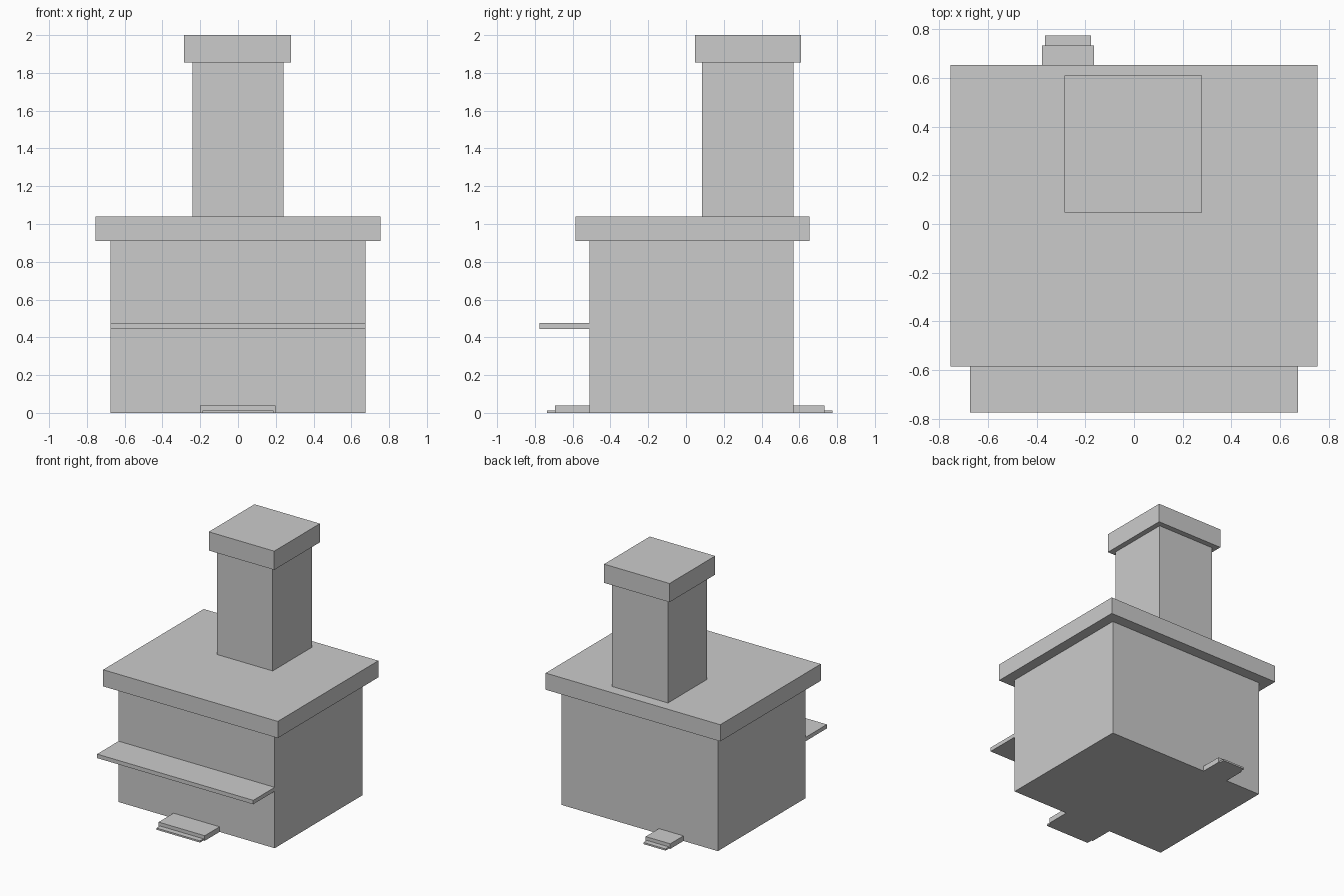
import bpy

cube = bpy.data.objects.get("Cube")
if cube:
    bpy.data.objects.remove(cube, do_unlink=True)

grey = bpy.data.materials.new("plain_grey")
grey.use_nodes = True
colour = (0.6, 0.6, 0.6, 1)
grey.diffuse_color = colour
grey.node_tree.nodes["Principled BSDF"].inputs["Base Color"].default_value = colour


def box(name, x, y, z):
    """Flat-faced block spanning the given (low, high) ranges."""
    spans = (x, y, z)
    bpy.ops.mesh.primitive_cube_add(size=1)
    ob = bpy.context.object
    ob.name = name
    ob.location = [(a + b) / 2 for a, b in spans]
    ob.scale = [b - a for a, b in spans]
    bpy.ops.object.transform_apply(location=False, rotation=False, scale=True)
    ob.data.materials.append(grey)
    return ob


FRONT, BACK = -0.51, 0.57

# House body and overhanging flat roof
box("body", (-0.674, 0.674), (FRONT, BACK), (0, 0.91))
box("roof_slab", (-0.754, 0.754), (-0.586, 0.654), (0.91, 1.04))

# Tower with its cap
box("tower", (-0.242, 0.24), (0.085, 0.568), (1.04, 1.854))
box("tower_cap", (-0.285, 0.28), (0.047, 0.61), (1.854, 2))

# Full-width canopy on the front
box("front_canopy", (-0.674, 0.674), (-0.775, FRONT), (0.444, 0.475))

# Two-tier doorsteps, the lower tier narrower and deeper
for side, centre, half, wall, out in (("front", -0.001, 0.199, FRONT, -1),
                                      ("back", -0.271, 0.106, BACK, 1)):
    for tier, inset, depth, height in (("upper", 0, 0.183 if out < 0 else 0.163, 0.04),
                                       ("lower", 0.011, 0.226 if out < 0 else 0.205, 0.013)):
        w = half - inset
        y = sorted((wall, wall + out * depth))
        box(f"{side}_step_{tier}", (centre - w, centre + w), y, (0, height))
